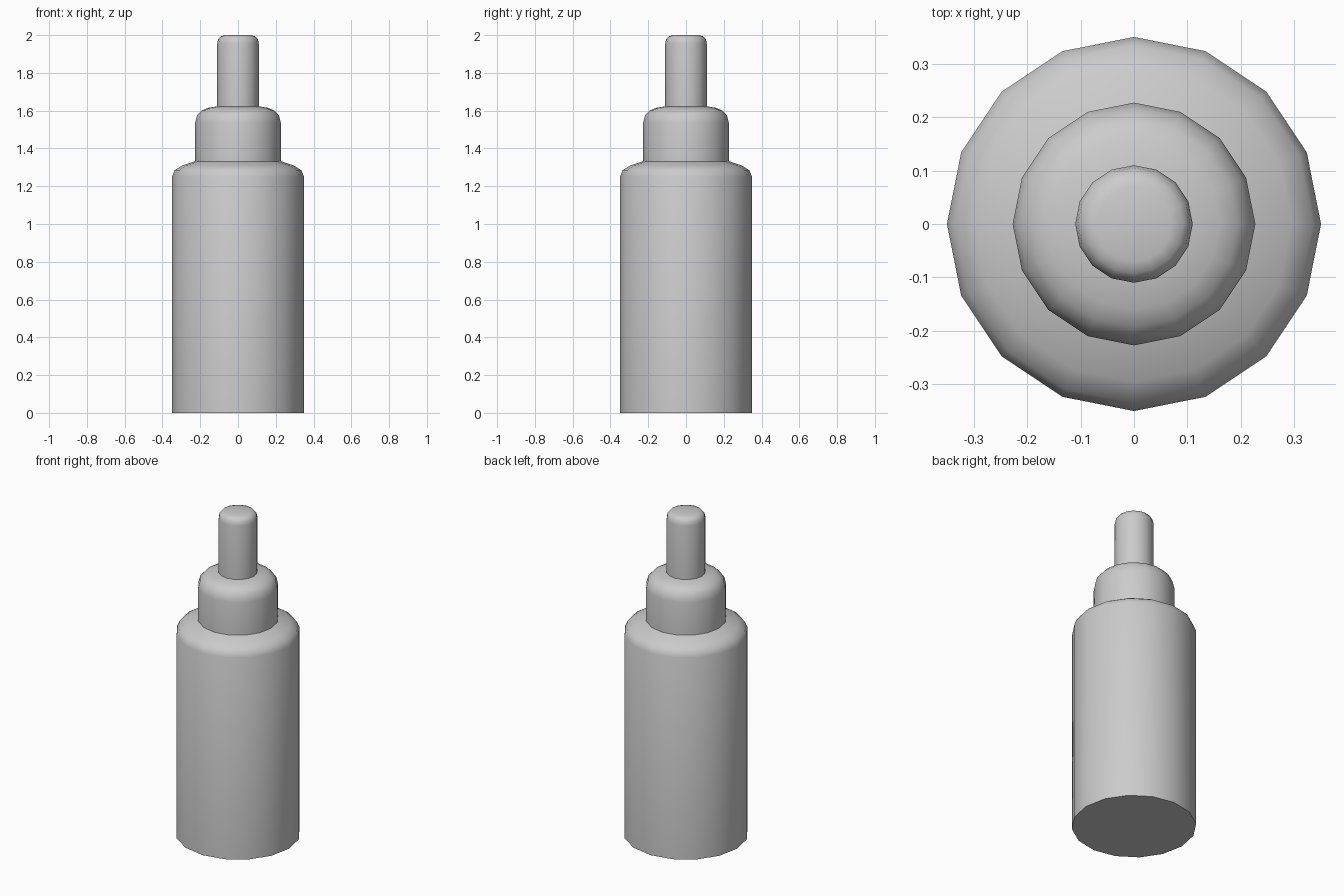
import bpy
import bmesh
from math import cos, sin, pi, radians

if "Cube" in bpy.data.objects:
    bpy.data.objects.remove(bpy.data.objects["Cube"])

SIDES = 16


def lathe(name, profile, close_bottom=False, close_top=False):
    """Spin a (radius, height) profile around z into a 16-sided part."""
    bm = bmesh.new()
    rings = [[bm.verts.new((r * cos(2 * pi * i / SIDES), r * sin(2 * pi * i / SIDES), z))
              for i in range(SIDES)] for r, z in profile]
    for low, high in zip(rings, rings[1:]):
        for i in range(SIDES):
            j = (i + 1) % SIDES
            bm.faces.new((low[i], low[j], high[j], high[i]))
    if close_bottom:
        bm.faces.new(rings[0][::-1])
    if close_top:
        bm.faces.new(rings[-1])
    mesh = bpy.data.meshes.new(name)
    bm.to_mesh(mesh)
    bm.free()
    obj = bpy.data.objects.new(name, mesh)
    bpy.context.collection.objects.link(obj)
    bpy.ops.object.select_all(action='DESELECT')
    obj.select_set(True)
    bpy.context.view_layer.objects.active = obj
    bpy.ops.object.shade_smooth_by_angle(angle=radians(50))
    return obj


# Bottle body with a sloped, rounded shoulder
lathe("bottle_body", [(0.35, 0), (0.35, 1.25), (0.335, 1.285), (0.295, 1.31), (0.227, 1.332)],
      close_bottom=True)

# Collar with a rounded top edge
lathe("collar", [(0.227, 1.332), (0.227, 1.535), (0.217, 1.575), (0.193, 1.60),
                 (0.16, 1.615), (0.11, 1.623)])

# Narrow nozzle with a rounded tip
lathe("nozzle", [(0.11, 1.623), (0.11, 1.955), (0.105, 1.978), (0.092, 1.993), (0.07, 2.0)],
      close_top=True)
